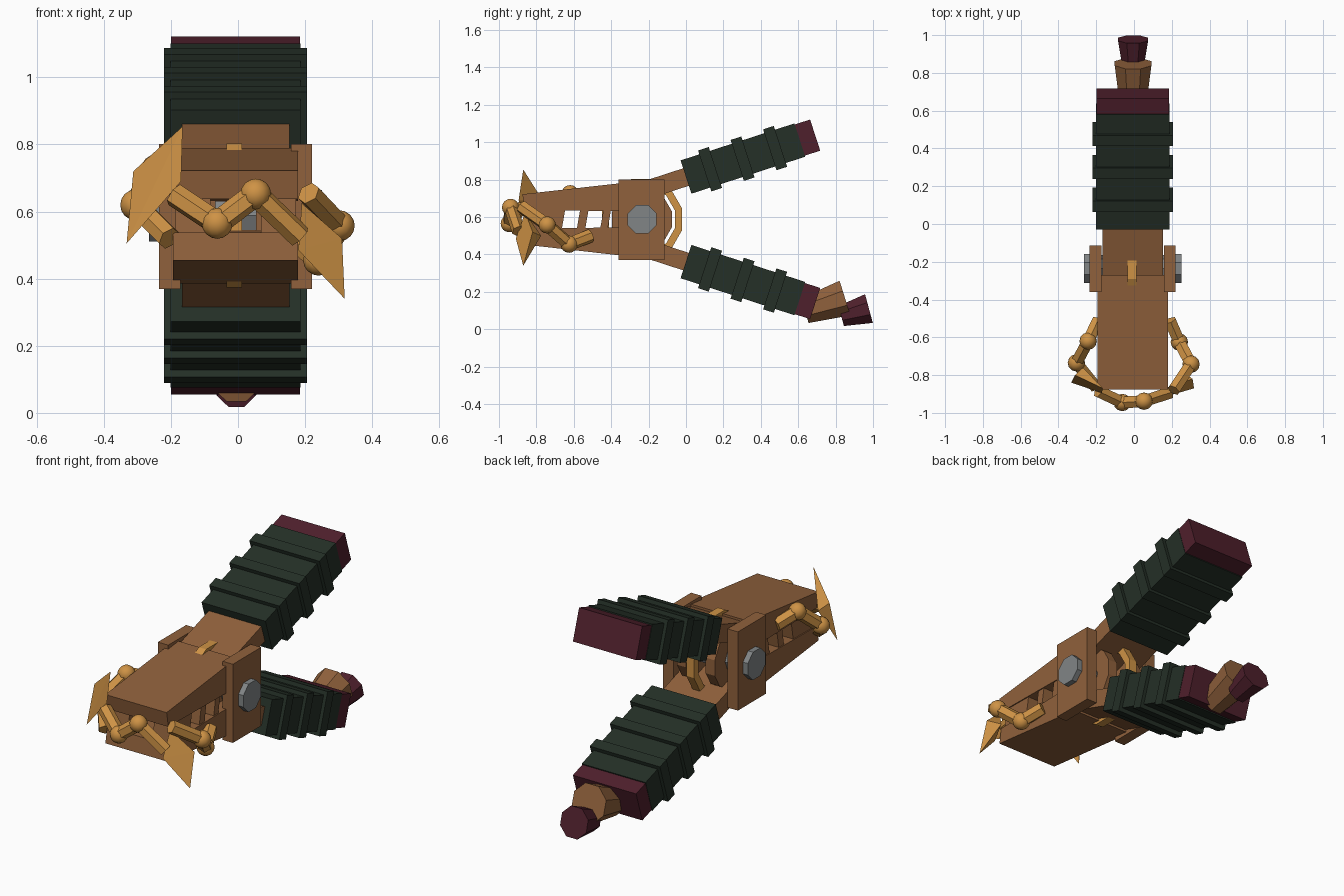
import bpy, bmesh, math
from mathutils import Vector

cube = bpy.data.objects.get("Cube")
if cube:
    bpy.data.objects.remove(cube, do_unlink=True)

CX = -0.007       # middle of the tool across its width
PY, PZ = -0.235, 0.588   # hinge centre
TILT = math.radians(18)


def material(name, rgb):
    m = bpy.data.materials.new(name)
    m.use_nodes = True
    m.diffuse_color = (*rgb, 1)
    m.node_tree.nodes["Principled BSDF"].inputs["Base Color"].default_value = (*rgb, 1)
    return m


BROWN = material("bronze brown", (0.28, 0.12, 0.045))
GOLD = material("gold", (0.62, 0.29, 0.06))
GREEN = material("dark green grip", (0.018, 0.029, 0.02))
RED = material("dark red", (0.078, 0.014, 0.025))
GREY = material("steel grey", (0.22, 0.235, 0.24))


def finish(name, bm, mat):
    bmesh.ops.recalc_face_normals(bm, faces=bm.faces)
    mesh = bpy.data.meshes.new(name)
    bm.to_mesh(mesh)
    bm.free()
    mesh.materials.append(mat)
    ob = bpy.data.objects.new(name, mesh)
    bpy.context.scene.collection.objects.link(ob)
    return ob


def slab(name, profile, x0, x1, mat):
    """Side profile of (y, z) points, extruded across x."""
    bm = bmesh.new()
    face = bm.faces.new([bm.verts.new((x0, y, z)) for y, z in profile])
    out = bmesh.ops.extrude_face_region(bm, geom=[face])["geom"]
    moved = [v for v in out if isinstance(v, bmesh.types.BMVert)]
    bmesh.ops.translate(bm, verts=moved, vec=(x1 - x0, 0, 0))
    return finish(name, bm, mat)


def rod(name, a, b, r0, r1, mat, sides=8, spin=0.0):
    """Straight or tapered prism between two points."""
    a, b = Vector(a), Vector(b)
    bm = bmesh.new()
    bmesh.ops.create_cone(bm, cap_ends=True, segments=sides, radius1=r0,
                          radius2=r1, depth=(b - a).length)
    ob = finish(name, bm, mat)
    turn = (b - a).to_track_quat("Z", "Y").to_matrix()
    for v in ob.data.vertices:
        x, y, z = v.co
        p = Vector((x * math.cos(spin) - y * math.sin(spin),
                    x * math.sin(spin) + y * math.cos(spin), z))
        v.co = turn @ p + (a + b) / 2
    return ob


def hull(name, points, mat):
    bm = bmesh.new()
    for p in points:
        bm.verts.new(p)
    bmesh.ops.convex_hull(bm, input=bm.verts)
    return finish(name, bm, mat)


def mirrored(points, side):
    """Flip (y, z) points about the hinge height for the lower half."""
    return [(y, PZ + side * (z - PZ)) for y, z in points]


def along(s0, s1, thick):
    """Box profile running along the tilted handle axis."""
    c, s = math.cos(TILT), math.sin(TILT)
    h = thick / 2
    return [(d * c - n * s, 0.814 + d * s + n * c)
            for d, n in ((s0, -h), (s1, -h), (s1, h), (s0, h))]


# Jaws and handles, built for the top half and flipped for the bottom half
for label, side in (("upper", 1), ("lower", -1)):
    def part(name, profile, half, mat):
        slab(f"{label}_{name}", mirrored(profile, side), CX - half, CX + half, mat)

    part("jaw", [(-0.875, 0.722), (-0.27, 0.79), (-0.27, 0.63), (-0.86, 0.638)],
         0.186, BROWN)
    part("arm", along(-0.32, 0.05, 0.098), 0.16, BROWN)
    part("grip", along(0, 0.64, 0.187), 0.194, GREEN)
    part("grip_cap", along(0.63, 0.726, 0.175), 0.192, RED)
    for i in range(3):
        start = 0.105 + i * 0.183
        part(f"grip_ridge_{i + 1}", along(start, start + 0.06, 0.23), 0.213, GREEN)

# Slanted teeth joining the jaws on both sides
teeth = ((-0.83, -0.655), (-0.575, -0.53), (-0.45, -0.41))
for sx, label in ((1, "left"), (-1, "right")):
    for i, (y0, y1) in enumerate(teeth):
        slab(f"{label}_tooth_{i + 1}",
             [(y0 - 0.01, 0.53), (y1 - 0.01, 0.53), (y1 + 0.01, 0.645), (y0 + 0.01, 0.645)],
             CX + sx * 0.075, CX + sx * 0.18, BROWN)

    # Hinge plates and bolts
    slab(f"{label}_hinge_plate",
         [(-0.36, 0.37), (-0.115, 0.37), (-0.115, 0.802), (-0.36, 0.802)],
         CX + sx * 0.165, CX + sx * 0.228, BROWN)
    rod(f"{label}_bolt", (CX + sx * 0.2, PY, PZ), (CX + sx * 0.258, PY, PZ),
        0.083, 0.083, GREY, spin=math.pi / 8)
    rod(f"{label}_hinge_disc", (CX + sx * 0.06, PY, PZ), (CX + sx * 0.115, PY, PZ),
        0.165, 0.165, BROWN, 12, math.pi / 12)

rod("hinge_axle", (CX - 0.17, PY, PZ), (CX + 0.17, PY, PZ), 0.07, 0.07, GREY)

# Gold ring around the hinge
bm = bmesh.new()
rows = []
for i in range(12):
    a = math.radians(15 + 30 * i)
    rows.append([bm.verts.new((x, PY + r * math.cos(a), PZ + r * math.sin(a)))
                 for r, x in ((0.182, -0.034), (0.222, -0.034), (0.222, 0.012), (0.182, 0.012))])
for i in range(12):
    p, q = rows[i], rows[(i + 1) % 12]
    for j in range(4):
        k = (j + 1) % 4
        bm.faces.new((p[j], p[k], q[k], q[j]))
finish("hinge_ring", bm, GOLD)

# Pommel at the end of the lower handle
rod("pommel_neck", (-0.005, 0.635, 0.10), (-0.005, 0.85, 0.167), 0.075, 0.105,
    BROWN, spin=math.pi / 8)
rod("pommel_cap", (-0.005, 0.83, 0.071), (-0.005, 0.978, 0.111), 0.06, 0.086,
    RED, spin=math.pi / 8)

# Chain wrapped round the nose: paths of hexagonal links with ball joints
chains = {
    "right_chain": [(-0.19, -0.51, 0.68), (-0.243, -0.62, 0.725),
                    (-0.305, -0.735, 0.62), (-0.205, -0.86, 0.52)],
    "front_chain": [(-0.19, -0.885, 0.65), (-0.062, -0.945, 0.565),
                    (0.053, -0.938, 0.652), (0.185, -0.895, 0.525)],
    "left_chain": [(0.19, -0.51, 0.50), (0.24, -0.625, 0.455),
                   (0.302, -0.742, 0.558), (0.21, -0.88, 0.655)],
}
for name, path in chains.items():
    for i in range(3):
        rod(f"{name}_link_{i + 1}", path[i], path[i + 1], 0.036, 0.036, GOLD, 6)
    for i in (1, 2):
        bm = bmesh.new()
        bmesh.ops.create_uvsphere(bm, u_segments=12, v_segments=8, radius=0.046)
        bmesh.ops.translate(bm, verts=bm.verts, vec=path[i])
        ball = finish(f"{name}_ball_{i}", bm, GOLD)
        for poly in ball.data.polygons:
            poly.use_smooth = True

# Pointed gold shards at the two front corners
hull("right_shard", [(-0.165, -0.87, 0.854), (-0.332, -0.84, 0.505), (-0.312, -0.80, 0.72),
                     (-0.17, -0.895, 0.69), (-0.27, -0.76, 0.68)], GOLD)
hull("left_shard", [(0.19, -0.86, 0.625), (0.318, -0.87, 0.34), (0.31, -0.82, 0.52),
                    (0.18, -0.91, 0.485), (0.25, -0.775, 0.50)], GOLD)
